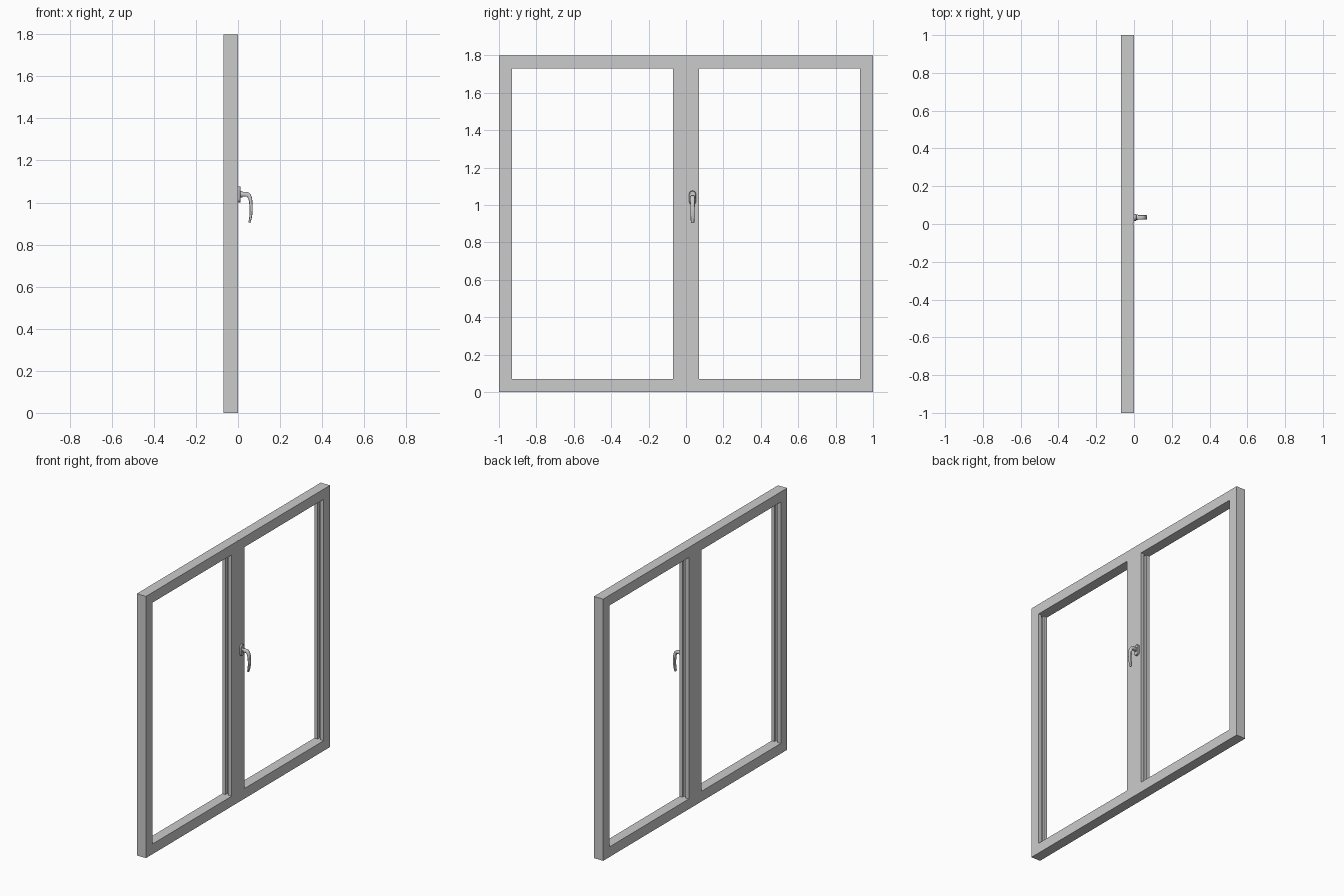
import bpy, bmesh, math
from mathutils import Vector

if "Cube" in bpy.data.objects:
    bpy.data.objects.remove(bpy.data.objects["Cube"])

HY = 0.035  # handle centre line


def make_object(name, bm, smooth=False):
    bmesh.ops.recalc_face_normals(bm, faces=bm.faces[:])
    mesh = bpy.data.meshes.new(name)
    bm.to_mesh(mesh)
    bm.free()
    obj = bpy.data.objects.new(name, mesh)
    bpy.context.collection.objects.link(obj)
    if smooth:
        bpy.ops.object.select_all(action='DESELECT')
        obj.select_set(True)
        bpy.context.view_layer.objects.active = obj
        bpy.ops.object.shade_smooth_by_angle(angle=math.radians(40))
    return obj


def loft(name, rings, smooth=False):
    """Skin a list of equal-length point rings and cap both ends."""
    bm = bmesh.new()
    rows = [[bm.verts.new(p) for p in r] for r in rings]
    for a, b in zip(rows, rows[1:]):
        for i in range(len(a)):
            j = (i + 1) % len(a)
            bm.faces.new((a[i], a[j], b[j], b[i]))
    bm.faces.new(rows[0])
    bm.faces.new(rows[-1])
    return make_object(name, bm, smooth)


def prism(name, profile, z0, z1):
    return loft(name, [[(x, y, z) for x, y in profile] for z in (z0, z1)])


def cut(target, cutter):
    mod = target.modifiers.new(cutter.name, 'BOOLEAN')
    mod.operation = 'DIFFERENCE'
    mod.solver = 'EXACT'
    mod.object = cutter
    cutter.hide_render = True
    cutter.hide_set(True)


# Window frame, cut by two panes whose stiles have glazing slots
frame = prism("window_frame", [(-0.07, -1), (0, -1), (0, 1), (-0.07, 1)], 0, 1.8)
near, slot = 0.07, 0.052
for side, label in ((-1, "left"), (1, "right")):
    half = [(-0.1, near), (-0.1, 1 - near), (-0.045, 1 - near), (-0.045, 1 - slot),
            (-0.022, 1 - slot), (-0.022, 1 - near), (0.03, 1 - near), (0.03, near),
            (-0.022, near), (-0.022, slot), (-0.045, slot), (-0.045, near)]
    cut(frame, prism(label + "_pane_cutter", [(x, side * y) for x, y in half], 0.07, 1.73))

# Fine seam between the two sashes on the handle side
cut(frame, prism("seam_cutter", [(-0.004, -0.0015), (0.02, -0.0015),
                                 (0.02, 0.0015), (-0.004, 0.0015)], -0.1, 1.9))


def oval(x, radius, z0, z1, n=12):
    """Upright capsule outline in the yz plane."""
    pts = []
    for zc, start in ((z1 - radius, 0), (z0 + radius, math.pi)):
        for i in range(n + 1):
            a = start + math.pi * i / n
            pts.append((x, HY + radius * math.cos(a), zc + radius * math.sin(a)))
    return pts


# Handle back plate with a chamfered rim
loft("handle_plate", [oval(0, 0.018, 1.0, 1.076), oval(0.010, 0.018, 1.0, 1.076),
                      oval(0.013, 0.015, 1.003, 1.073)], True)

# Round collar on the plate
loft("handle_collar", [[(x, HY + 0.015 * math.cos(a), 1.04 + 0.015 * math.sin(a))
                        for a in (math.tau * i / 24 for i in range(24))]
                       for x in (0.011, 0.021)], True)

# Curved lever: x, z, half width, half thickness
path = [(0.018, 1.040, 0.012, 0.011), (0.036, 1.040, 0.012, 0.011),
        (0.046, 1.038, 0.012, 0.011), (0.053, 1.031, 0.012, 0.010),
        (0.058, 1.020, 0.012, 0.009), (0.061, 1.000, 0.012, 0.008),
        (0.0625, 0.975, 0.0115, 0.0075), (0.062, 0.950, 0.011, 0.007),
        (0.059, 0.925, 0.010, 0.006), (0.054, 0.904, 0.009, 0.005)]
rings = []
for i, (x, z, w, t) in enumerate(path):
    a, b = path[max(i - 1, 0)], path[min(i + 1, len(path) - 1)]
    d = Vector((b[0] - a[0], b[1] - a[1])).normalized()
    ring = []
    for k in range(20):
        ang = math.tau * k / 20
        c, s = math.cos(ang), math.sin(ang)
        u = math.copysign(abs(c) ** 0.6, c) * w
        v = math.copysign(abs(s) ** 0.6, s) * t
        ring.append((x - d.y * v, HY + u, z + d.x * v))
    rings.append(ring)
loft("handle_lever", rings, True)
